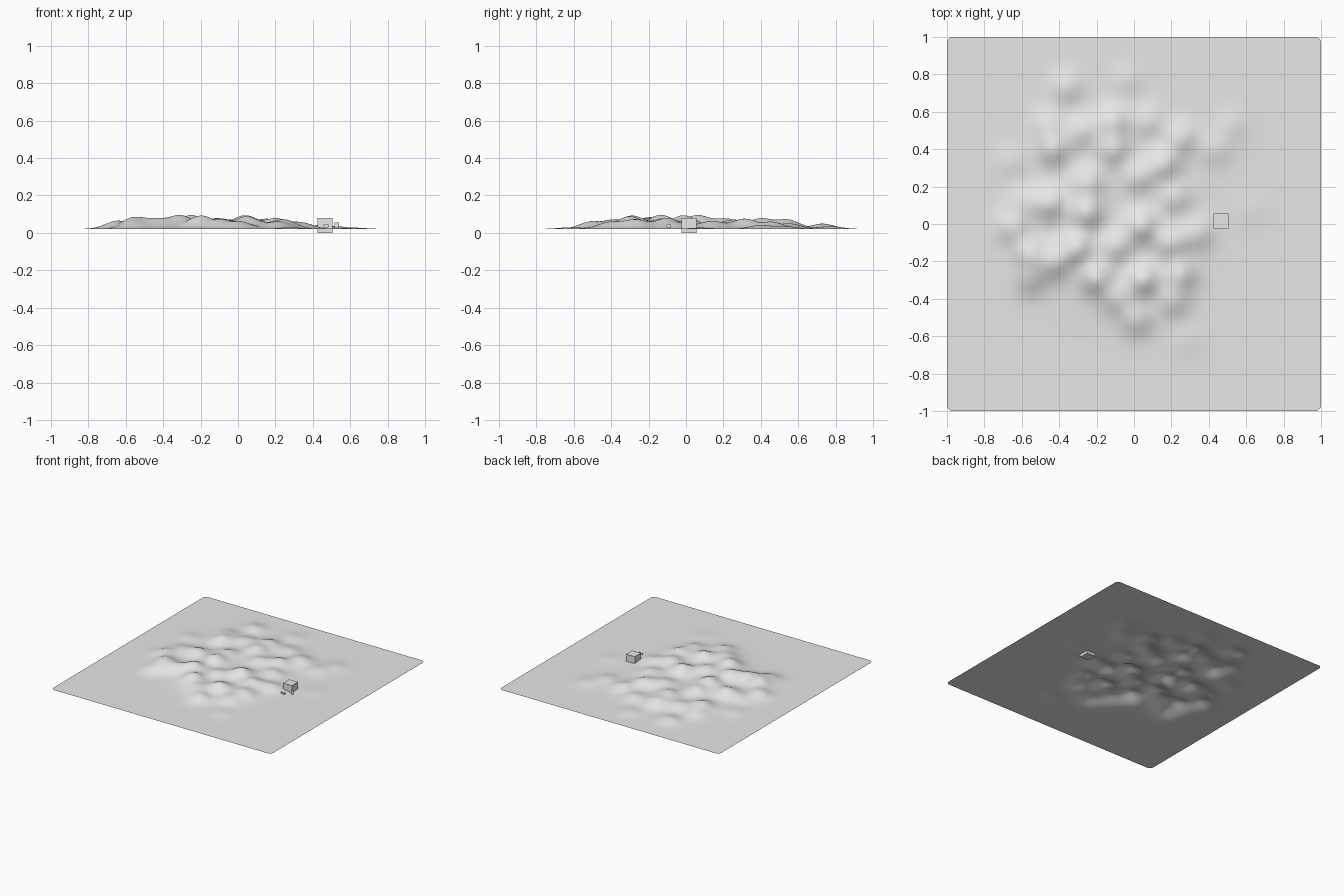
import bpy, bmesh, math

if "Cube" in bpy.data.objects:
    bpy.data.objects.remove(bpy.data.objects["Cube"])

# one plain grey for everything
grey = bpy.data.materials.new("light grey")
grey.diffuse_color = (0.8, 0.8, 0.8, 1)
grey.use_nodes = True
grey.node_tree.nodes["Principled BSDF"].inputs["Base Color"].default_value = grey.diffuse_color


def finish(bm, name):
    me = bpy.data.meshes.new(name)
    bm.to_mesh(me)
    bm.free()
    me.materials.append(grey)
    ob = bpy.data.objects.new(name, me)
    bpy.context.collection.objects.link(ob)
    return ob


# hill tops: x, y, height
BUMPS = [
    (-.11, .55, .8), (-.11, .40, .8), (-.43, .40, .85), (.16, .32, .8), (.25, .46, .65),
    (-.46, .53, .5), (-.36, .73, .5), (-.04, .77, .25), (.44, .40, .35), (.52, .53, .25),
    (-.28, .50, .6), (-.25, .22, .7), (.02, .25, .6), (-.45, .11, .8), (-.25, .06, 1.0),
    (-.65, -.02, .7), (-.56, -.16, .9), (-.31, -.13, 1.0), (-.43, -.21, .7), (-.56, -.29, .6),
    (-.20, -.29, 1.0), (.05, -.30, 1.0), (.04, -.01, 1.0), (.20, -.10, .8), (.34, -.05, .55),
    (.25, -.27, .8), (.21, -.41, .6), (-.09, -.40, .65), (.01, -.51, .65), (.28, -.62, .15),
    (-.66, .33, .25), (.62, .08, .12), (-.10, -.12, .7), (.22, .14, .6), (.08, .55, .5),
    (-.60, .12, .4),
]
BASE_Z, PEAK, CORNER, N = 0.021, 0.075, 0.033, 150


def height(x, y):
    s = 0.28 * math.exp(-(((x + .14) / .42) ** 2 + ((y - .02) / .46) ** 2) ** 2)
    for bx, by, h in BUMPS:
        d = (x - bx) ** 2 + (y - by) ** 2
        if d < .12:
            s += h * math.exp(-d / (2 * .062 ** 2))
    return s


# hilly ground sheet with rounded corners
bm = bmesh.new()
bmesh.ops.create_grid(bm, x_segments=N, y_segments=N, size=1)
hs = [height(v.co.x, v.co.y) for v in bm.verts]
k = PEAK / max(hs)
for v, h in zip(bm.verts, hs):
    v.co.z = BASE_Z + k * h
    qx, qy = abs(v.co.x) - 1 + CORNER, abs(v.co.y) - 1 + CORNER
    if qx > 0 and qy > 0:
        f = max(qx, qy) / math.hypot(qx, qy)
        v.co.x = math.copysign(1 - CORNER + qx * f, v.co.x)
        v.co.y = math.copysign(1 - CORNER + qy * f, v.co.y)
for f in bm.faces:
    f.smooth = True
finish(bm, "hilly_ground")

# block house
bm = bmesh.new()
bmesh.ops.create_cube(bm, size=0.08)
bmesh.ops.translate(bm, verts=bm.verts, vec=(.466, .016, .04))
finish(bm, "cube_block")


# tiny upright cards beside the block
def card(name, x0, y0, x1, y1, z0, z1):
    bm = bmesh.new()
    bm.faces.new([bm.verts.new(p) for p in
                  ((x0, y0, z0), (x1, y1, z0), (x1, y1, z1), (x0, y0, z1))])
    finish(bm, name)


card("small_card_left", .458, -.095, .484, -.095, .03, .045)
card("small_card_right", .515, -.05, .54, -.05, .025, .055)
card("small_card_side", .49, -.105, .49, -.08, .03, .045)
